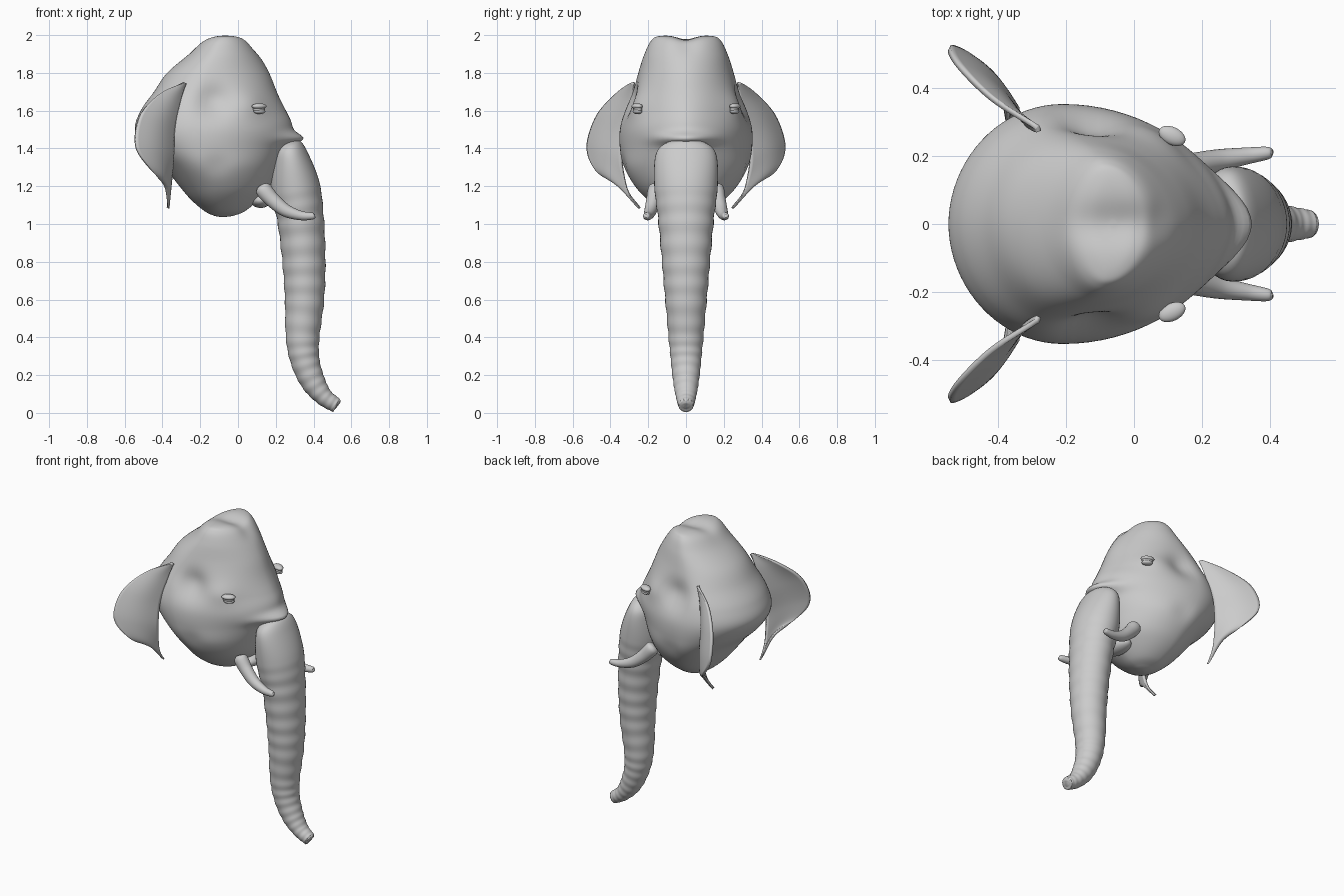
import bpy, bmesh, math
from mathutils import Vector

cube = bpy.data.objects.get("Cube")
if cube:
    bpy.data.objects.remove(cube)

skin = bpy.data.materials.new("grey skin")
skin.use_nodes = True
GREY = (0.6, 0.6, 0.6, 1)
skin.diffuse_color = GREY
skin.node_tree.nodes["Principled BSDF"].inputs["Base Color"].default_value = GREY


def spline(rows, t):
    """Smooth value at t along a list of equal-length rows."""
    i = min(int(t), len(rows) - 2)
    f = t - i
    p = [Vector(rows[min(max(i + k, 0), len(rows) - 1)]) for k in (-1, 0, 1, 2)]
    return 0.5 * (2 * p[1] + (p[2] - p[0]) * f
                  + (2 * p[0] - 5 * p[1] + 4 * p[2] - p[3]) * f * f
                  + (3 * p[1] - p[0] - 3 * p[2] + p[3]) * f ** 3)


def finish(name, bm):
    bmesh.ops.recalc_face_normals(bm, faces=bm.faces)
    mesh = bpy.data.meshes.new(name)
    bm.to_mesh(mesh)
    bm.free()
    mesh.materials.append(skin)
    mesh.shade_smooth()
    obj = bpy.data.objects.new(name, mesh)
    bpy.context.collection.objects.link(obj)
    return obj


def loft(name, rings, closed=True):
    bm = bmesh.new()
    rows = [[bm.verts.new(p) for p in ring] for ring in rings]
    n = len(rows[0])
    for a, b in zip(rows, rows[1:]):
        for i in range(n if closed else n - 1):
            j = (i + 1) % n
            bm.faces.new((a[i], a[j], b[j], b[i]))
    if closed:
        bm.faces.new(rows[0])
        bm.faces.new(rows[-1])
    return finish(name, bm)


def tube(name, rows, steps, sides, ripple=0.0):
    """Oval tube; rows are x, y, z, radius in the xz plane, radius across."""
    rings = []
    count = (len(rows) - 1) * steps
    for k in range(count + 1):
        t = k / steps
        c = spline(rows, t)
        ahead = spline(rows, min(t + 0.05, len(rows) - 1))
        behind = spline(rows, max(t - 0.05, 0))
        d = (Vector(ahead[:3]) - Vector(behind[:3])).normalized()
        side = Vector((0, 1, 0))
        side = (side - d * side.dot(d)).normalized()
        up = d.cross(side)
        swell = 1 + ripple * math.sin(4 * math.pi * t) * min(1, max(0, t - 3))
        rings.append([Vector(c[:3]) + swell * (up * c[3] * math.cos(a) + side * c[4] * math.sin(a))
                      for a in (2 * math.pi * i / sides for i in range(sides))])
    return loft(name, rings)


def ellipsoid(name, centre, radii, turn=0.0):
    bm = bmesh.new()
    bmesh.ops.create_uvsphere(bm, u_segments=24, v_segments=14, radius=1)
    for v in bm.verts:
        v.co = Vector(a * b for a, b in zip(v.co, radii))
    obj = finish(name, bm)
    obj.location = centre
    obj.rotation_euler.z = turn
    return obj


# Skull: horizontal egg-shaped slices (height, back, front, half width)
SLICES = [(1.037, -0.09, -0.07, 0.01), (1.045, -0.13, -0.02, 0.05), (1.07, -0.18, 0.04, 0.12),
          (1.13, -0.25, 0.11, 0.205), (1.2, -0.31, 0.17, 0.27), (1.3, -0.39, 0.21, 0.333),
          (1.4, -0.49, 0.25, 0.35), (1.5, -0.545, 0.28, 0.351), (1.6, -0.515, 0.245, 0.33),
          (1.7, -0.445, 0.205, 0.295), (1.8, -0.375, 0.165, 0.255), (1.9, -0.26, 0.11, 0.22),
          (1.97, -0.19, 0.06, 0.185), (1.995, -0.13, 0.01, 0.14), (2.0, -0.07, -0.05, 0.01)]
# Sculpted dents and swellings: centre, reach, push
SCULPT = [((-0.04, 0, 2.0), (0.15, 0.06, 0.12), (0, 0, -0.025)),
          ((0.06, 0, 1.95), (0.07, 0.06, 0.06), (-0.012, 0, 0)),
          ((0.28, 0, 1.45), (0.12, 0.15, 0.035), (0.075, 0, 0)),
          ((0.27, 0, 1.56), (0.12, 0.13, 0.08), (0.012, 0, 0))]
for s in (-1, 1):
    SCULPT += [((-0.13, s * 0.3, 1.65), (0.09, 0.2, 0.09), (0, -s * 0.045, 0)),
               ((-0.11, s * 0.33, 1.31), (0.07, 0.2, 0.06), (0, -s * 0.012, 0)),
               ((0.08, s * 0.27, 1.63), (0.09, 0.1, 0.07), (0, s * 0.018, 0))]


def sculpted(p):
    out = p.copy()
    for centre, reach, push in SCULPT:
        q = sum(((a - b) / r) ** 2 for a, b, r in zip(p, centre, reach))
        out += Vector(push) * math.exp(-q)
    return out


rings = []
STEPS, SIDES = 9, 80
for k in range((len(SLICES) - 1) * STEPS + 1):
    z, back, front, width = spline(SLICES, k / STEPS)
    mid = back + 0.4 * (front - back)
    ring = []
    for i in range(SIDES):
        a = 2 * math.pi * i / SIDES
        c, s = math.cos(a), math.sin(a)
        x = mid + c * ((front - mid) if c > 0 else (mid - back))
        y = math.copysign(abs(s) ** (1.1 if c > 0 else 1.03), s) * width
        ring.append(sculpted(Vector((x, y, z))))
    rings.append(ring)
loft("head", rings)

# Trunk with rolling wrinkles
TRUNK = [(0.25, 0, 1.437, 0.02, 0.04), (0.258, 0, 1.42, 0.066, 0.115), (0.276, 0, 1.36, 0.095, 0.162),
         (0.303, 0, 1.2, 0.13, 0.168), (0.332, 0, 1.02, 0.123, 0.147), (0.349, 0, 0.8, 0.114, 0.127),
         (0.352, 0, 0.6, 0.104, 0.11), (0.342, 0, 0.4, 0.089, 0.092), (0.357, 0, 0.27, 0.076, 0.08),
         (0.4, 0, 0.16, 0.064, 0.067), (0.455, 0, 0.085, 0.048, 0.053),
         (0.51, 0, 0.046, 0.04, 0.042), (0.523, 0, 0.038, 0.036, 0.036), (0.527, 0, 0.035, 0.015, 0.015)]
tube("trunk", TRUNK, 14, 40, 0.018)

# Lower lip
ellipsoid("lower_lip", (0.12, 0, 1.125), (0.055, 0.1, 0.04))

# Ear edges, from the top corner to the hanging tip
INNER = [(-0.28, 0.272, 1.745), (-0.31, 0.29, 1.65), (-0.34, 0.325, 1.5), (-0.345, 0.34, 1.35),
         (-0.355, 0.325, 1.24), (-0.363, 0.3, 1.16), (-0.37, 0.243, 1.085)]
OUTER = [(-0.285, 0.285, 1.75), (-0.42, 0.37, 1.685), (-0.52, 0.47, 1.57), (-0.54, 0.52, 1.41),
         (-0.46, 0.475, 1.287), (-0.39, 0.36, 1.21), (-0.372, 0.247, 1.085)]

for s, side in ((1, "left"), (-1, "right")):

    def place(x, y, z):
        return Vector((x, y * s, z))

    # Ear: thin cupped sheet between its two edges
    rows = []
    for k in range(49):
        t = k / 8
        a, b = spline(INNER, t), spline(OUTER, t)
        row = []
        for j in range(17):
            f = j / 16
            cup = 0.09 * (b - a).length * math.sin(math.pi * f)
            p = a.lerp(b, f) + Vector((0.7, 0.7, 0)) * cup
            row.append(place(*p))
        rows.append(row)
    ear = loft(side + "_ear", rows, closed=False)
    solid = ear.modifiers.new("thickness", 'SOLIDIFY')
    solid.thickness = 0.016
    solid.offset = 0

    # Tusk
    tusk = [(0.12, 0.155, 1.2, 0.015, 0.015), (0.132, 0.16, 1.185, 0.042, 0.04),
            (0.18, 0.172, 1.13, 0.04, 0.038), (0.25, 0.187, 1.073, 0.034, 0.033),
            (0.33, 0.2, 1.045, 0.025, 0.025), (0.395, 0.209, 1.042, 0.018, 0.018),
            (0.408, 0.21, 1.043, 0.006, 0.006)]
    tube(side + "_tusk", [(x, y * s, z, r, w) for x, y, z, r, w in tusk], 8, 24)

    # Eye with upper and lower lids
    turn = -s * 0.45
    ellipsoid(side + "_eyeball", place(0.112, 0.257, 1.609), (0.034, 0.022, 0.022), turn)
    ellipsoid(side + "_upper_lid", place(0.112, 0.259, 1.623), (0.042, 0.026, 0.016), turn)
    ellipsoid(side + "_lower_lid", place(0.114, 0.257, 1.596), (0.033, 0.023, 0.014), turn)
